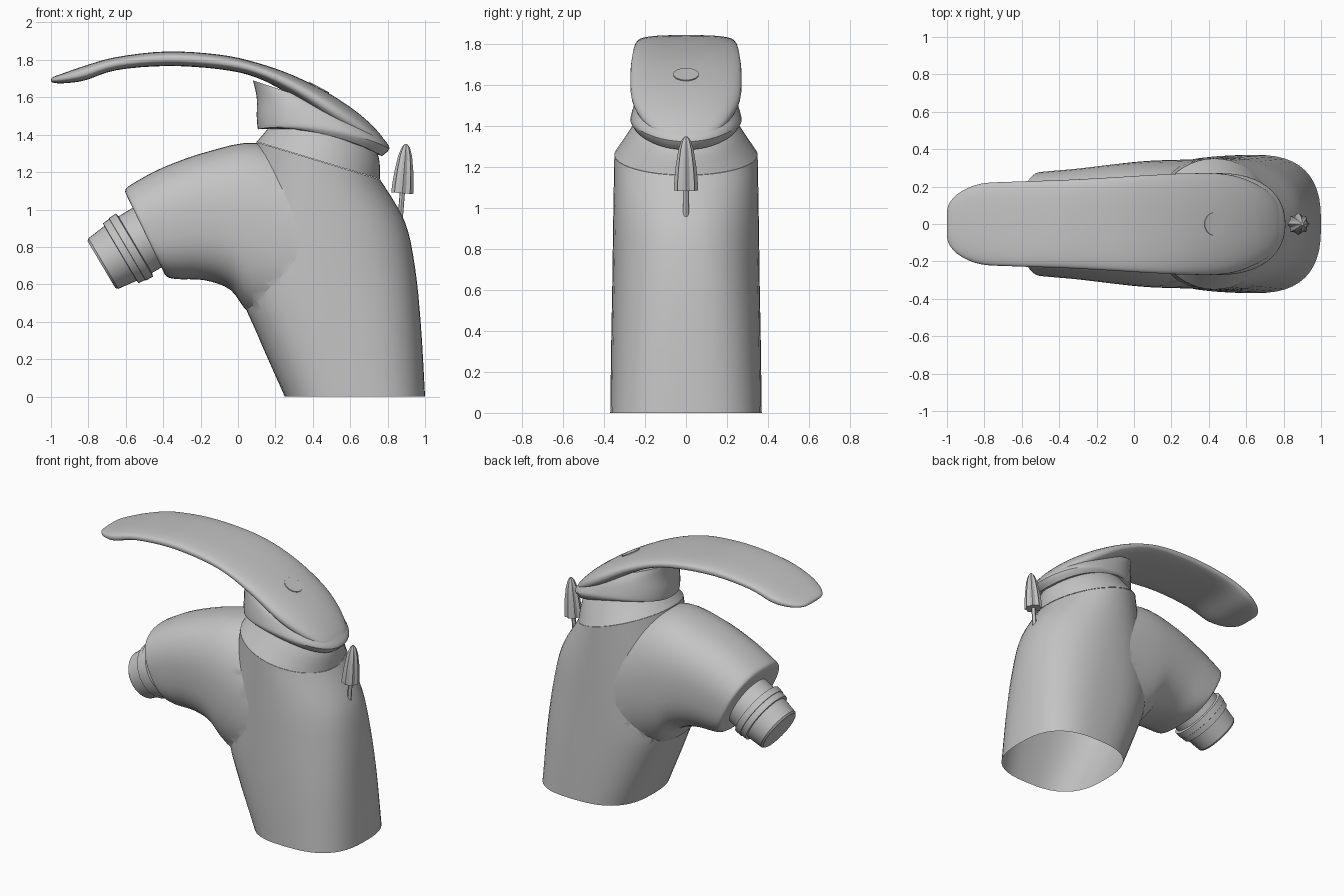
import bpy, bmesh, math
from mathutils import Vector, Matrix

cube = bpy.data.objects.get("Cube")
if cube:
    bpy.data.objects.remove(cube, do_unlink=True)

grey = bpy.data.materials.new("satin_grey")
grey.use_nodes = True
GREY = (0.55, 0.55, 0.55, 1)
grey.diffuse_color = GREY
grey.node_tree.nodes["Principled BSDF"].inputs["Base Color"].default_value = GREY


def make_object(name, bm, angle=40):
    bmesh.ops.recalc_face_normals(bm, faces=bm.faces)
    me = bpy.data.meshes.new(name)
    bm.to_mesh(me)
    bm.free()
    ob = bpy.data.objects.new(name, me)
    bpy.context.collection.objects.link(ob)
    me.materials.append(grey)
    smooth(ob, angle)
    return ob


def smooth(ob, angle):
    bpy.ops.object.select_all(action='DESELECT')
    ob.select_set(True)
    bpy.context.view_layer.objects.active = ob
    bpy.ops.object.shade_smooth_by_angle(angle=math.radians(angle))


def refine(rows, steps):
    """Catmull-Rom interpolation between section rows."""
    out = []
    for i in range(len(rows) - 1):
        a, b, c, d = (rows[max(0, min(len(rows) - 1, i + k))] for k in (-1, 0, 1, 2))
        for s in range(steps):
            t = s / steps
            out.append([0.5 * (2 * q + (r - p) * t + (2 * p - 5 * q + 4 * r - w) * t * t
                               + (3 * q - p - 3 * r + w) * t ** 3)
                        for p, q, r, w in zip(a, b, c, d)])
    return out + [list(rows[-1])]


def spow(v, n):
    return math.copysign(abs(v) ** (2 / n), v)


def loft(name, rows, steps=4, sides=48, caps=(True, True), angle=40):
    """Rows: x0, z0, x1, z1 (section ends), half width, squareness, arch."""
    bm = bmesh.new()
    rings = []
    for x0, z0, x1, z1, w, n, arch in refine(rows, steps):
        ring = []
        for i in range(sides):
            a = 2 * math.pi * i / sides
            u, v = spow(math.cos(a), n), spow(math.sin(a), n)
            ring.append(bm.verts.new(((x0 + x1) / 2 + u * (x1 - x0) / 2, v * w,
                                      (z0 + z1) / 2 + u * (z1 - z0) / 2 + arch * v * v)))
        rings.append(ring)
    for r, s in zip(rings, rings[1:]):
        for i in range(sides):
            j = (i + 1) % sides
            bm.faces.new((r[i], r[j], s[j], s[i]))
    for use, ring in zip(caps, (rings[0], rings[-1])):
        if use:
            bm.faces.new(ring)
    return make_object(name, bm, angle)


def lathe(name, profile, origin, axis, sides=40, flute=1.0, angle=30):
    """Revolve (distance, radius) pairs; flute scales every other column."""
    bm = bmesh.new()
    rot = Vector((0, 0, 1)).rotation_difference(Vector(axis)).to_matrix()
    rings = []
    for d, r in profile:
        ring = []
        for i in range(sides):
            a = 2 * math.pi * i / sides
            k = r * (flute if i % 2 else 1)
            ring.append(bm.verts.new(Vector(origin) + rot @ Vector((k * math.cos(a), k * math.sin(a), d))))
        rings.append(ring)
    for r, s in zip(rings, rings[1:]):
        for i in range(sides):
            j = (i + 1) % sides
            bm.faces.new((r[i], r[j], s[j], s[i]))
    bm.faces.new(rings[0])
    bm.faces.new(rings[-1])
    return make_object(name, bm, angle)


# Column: squarish foot rising to the slanted round top
body = loft("body", [
    (0.25, 0.00, 1.00, 0.00, 0.370, 2.7, 0),
    (0.10, 0.34, 0.978, 0.38, 0.365, 2.6, 0),
    (0.02, 0.56, 0.945, 0.70, 0.360, 2.4, 0),
    (0.03, 0.90, 0.89, 0.94, 0.356, 2.2, 0),
    (0.10, 1.36, 0.76, 1.16, 0.350, 2.0, 0)])

# Spout, joined into the column
spout = loft("spout", [
    (-0.405, 0.69, -0.593, 1.07, 0.245, 2.5, 0),
    (-0.385, 0.645, -0.602, 1.105, 0.275, 2.5, 0),
    (-0.33, 0.628, -0.56, 1.14, 0.283, 2.5, 0),
    (-0.18, 0.622, -0.40, 1.225, 0.297, 2.5, 0),
    (-0.04, 0.57, -0.16, 1.31, 0.320, 2.5, 0),
    (0.07, 0.44, 0.10, 1.355, 0.338, 2.4, 0),
    (0.30, 0.35, 0.40, 1.25, 0.346, 2.3, 0)])
join = body.modifiers.new("join", 'BOOLEAN')
join.operation = 'UNION'
join.solver = 'EXACT'
join.object = spout
bpy.ops.object.select_all(action='DESELECT')
bpy.context.view_layer.objects.active = body
body.select_set(True)
bpy.ops.object.modifier_apply(modifier="join")
bpy.data.objects.remove(spout, do_unlink=True)

# Open the underside of the foot
bm = bmesh.new()
bm.from_mesh(body.data)
foot = [f for f in bm.faces if all(v.co.z < 0.001 for v in f.verts)]
bmesh.ops.delete(bm, geom=foot, context='FACES')
bm.to_mesh(body.data)
bm.free()
smooth(body, 50)

# Tapered collar under the lever
loft("collar", [
    (0.10, 1.362, 0.76, 1.162, 0.350, 2, 0),
    (0.165, 1.44, 0.752, 1.28, 0.272, 2, 0.02),
    (0.20, 1.50, 0.70, 1.36, 0.230, 2, 0.02)], caps=(False, True))

# Lever base with its bevelled lower rim
loft("lever_base", [
    (0.11, 1.43, 0.77, 1.285, 0.258, 2.2, 0.05),
    (0.105, 1.435, 0.81, 1.325, 0.272, 2.2, 0.05),
    (0.10, 1.50, 0.785, 1.37, 0.262, 2.2, 0.04),
    (0.10, 1.60, 0.73, 1.43, 0.240, 2.2, 0.02),
    (0.08, 1.69, 0.62, 1.51, 0.200, 2.2, 0)], steps=3, angle=30)

# Long curved lever arm: x, top, bottom, half width, squareness
arm = [(-1.0, 1.697, 1.685, 0.07, 2.5), (-0.985, 1.71, 1.677, 0.115, 2.6),
       (-0.93, 1.73, 1.675, 0.170, 2.8), (-0.82, 1.768, 1.69, 0.215, 3),
       (-0.65, 1.815, 1.745, 0.226, 3), (-0.38, 1.845, 1.767, 0.235, 3),
       (-0.10, 1.828, 1.750, 0.250, 3), (0.10, 1.785, 1.705, 0.262, 2.8),
       (0.30, 1.715, 1.60, 0.271, 2.5), (0.50, 1.613, 1.46, 0.265, 2.3),
       (0.65, 1.51, 1.375, 0.215, 2.2), (0.75, 1.415, 1.335, 0.140, 2.1),
       (0.80, 1.345, 1.325, 0.045, 2)]
loft("lever_arm", [(x, b, x, t, w, n, 0) for x, t, b, w, n in arm], angle=60)

# Small round inlay on the lever
lathe("lever_inlay", [(0, 0.062), (0.008, 0.062)], (0.43, 0, 1.648), (0.47, 0, 0.88))

# Stepped nozzle at the spout end
lathe("nozzle", [
    (0, 0.146), (0.012, 0.157), (0.118, 0.170), (0.120, 0.186), (0.160, 0.190),
    (0.162, 0.194), (0.205, 0.196), (0.210, 0.176), (0.340, 0.176)],
    (-0.73, 0, 0.705), (0.86, 0, 0.51))

# Fluted knob on its rod behind the lever
tilt = (0.08, 0, 1)
lathe("knob", [(0, 0.059), (0.05, 0.057), (0.12, 0.050), (0.20, 0.037), (0.245, 0.022), (0.263, 0.008)],
      (0.878, 0, 1.087), tilt, sides=16, flute=0.82, angle=20)
lathe("knob_rod", [(0, 0.014), (0.19, 0.014)], (0.864, 0, 0.91), tilt, sides=12)
